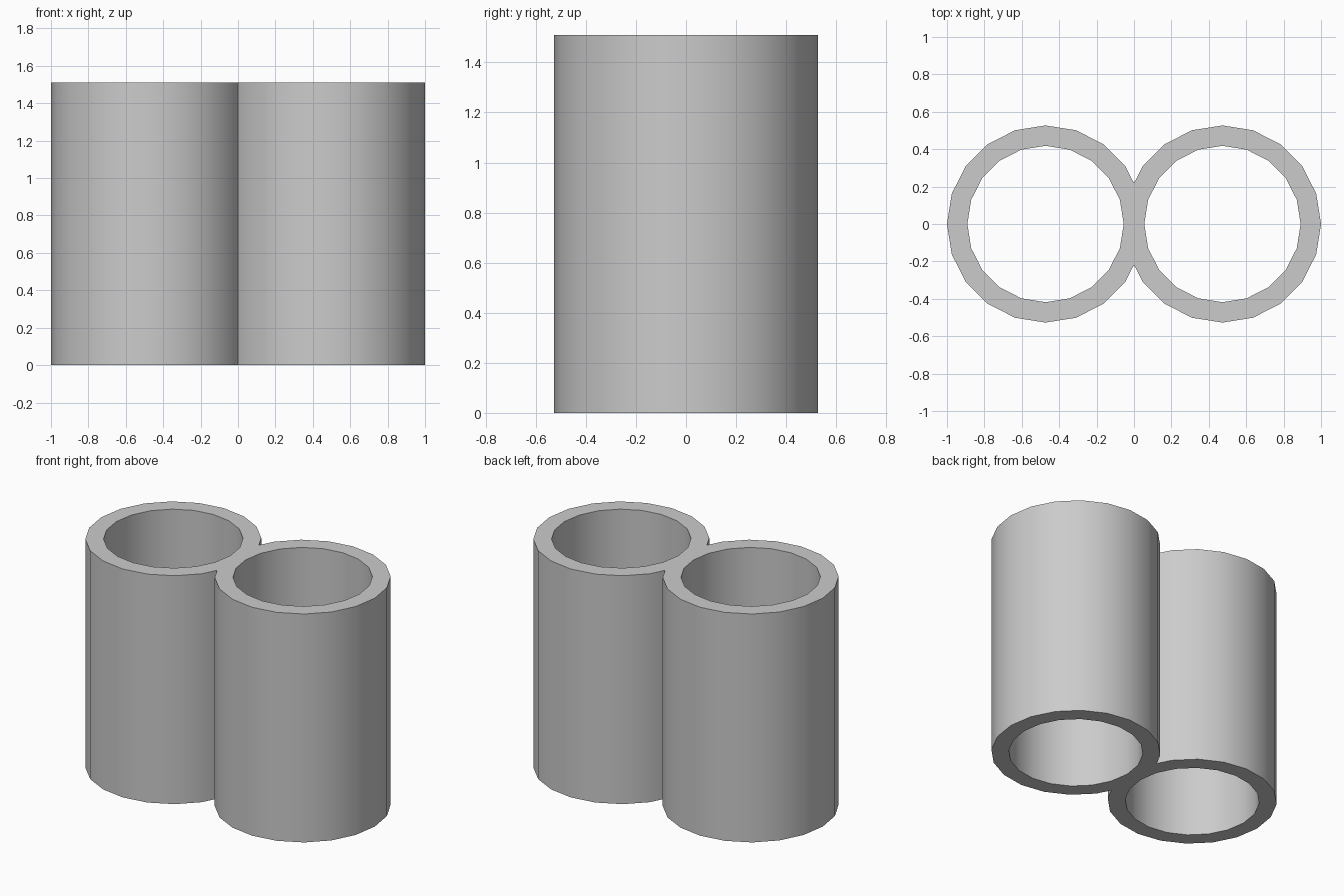
import bpy
import bmesh
import math

cube = bpy.data.objects.get("Cube")
if cube:
    bpy.data.objects.remove(cube, do_unlink=True)

SEGMENTS = 20
OUTER, INNER, HEIGHT = 0.527, 0.418, 1.51
OFFSET = 1 - OUTER

grey = bpy.data.materials.new("plain grey")
grey.use_nodes = True
colour = (0.6, 0.6, 0.6, 1)
grey.diffuse_color = colour
grey.node_tree.nodes["Principled BSDF"].inputs["Base Color"].default_value = colour


def tube(name, x):
    """Open tube with a thick wall, standing on the ground."""
    bm = bmesh.new()
    rings = []
    for radius, z in ((OUTER, 0), (OUTER, HEIGHT), (INNER, HEIGHT), (INNER, 0)):
        angles = [math.tau * i / SEGMENTS for i in range(SEGMENTS)]
        rings.append([bm.verts.new((x + radius * math.cos(a), radius * math.sin(a), z))
                      for a in angles])
    for k, ring in enumerate(rings):
        above = rings[(k + 1) % len(rings)]
        for i in range(SEGMENTS):
            j = (i + 1) % SEGMENTS
            bm.faces.new((ring[i], ring[j], above[j], above[i]))
    mesh = bpy.data.meshes.new(name)
    bm.to_mesh(mesh)
    bm.free()
    mesh.materials.append(grey)
    obj = bpy.data.objects.new(name, mesh)
    bpy.context.collection.objects.link(obj)
    return obj


# Two tubes, fused where their walls overlap
body = tube("twin_tubes", -OFFSET)
other = tube("left_tube", OFFSET)
bpy.context.view_layer.objects.active = body
union = body.modifiers.new("fuse", "BOOLEAN")
union.operation = "UNION"
union.solver = "EXACT"
union.object = other
bpy.ops.object.modifier_apply(modifier=union.name)
bpy.data.objects.remove(other, do_unlink=True)

# Smooth walls, sharp rims and seam
bpy.ops.object.select_all(action="DESELECT")
body.select_set(True)
bpy.ops.object.shade_smooth_by_angle(angle=math.radians(35))
